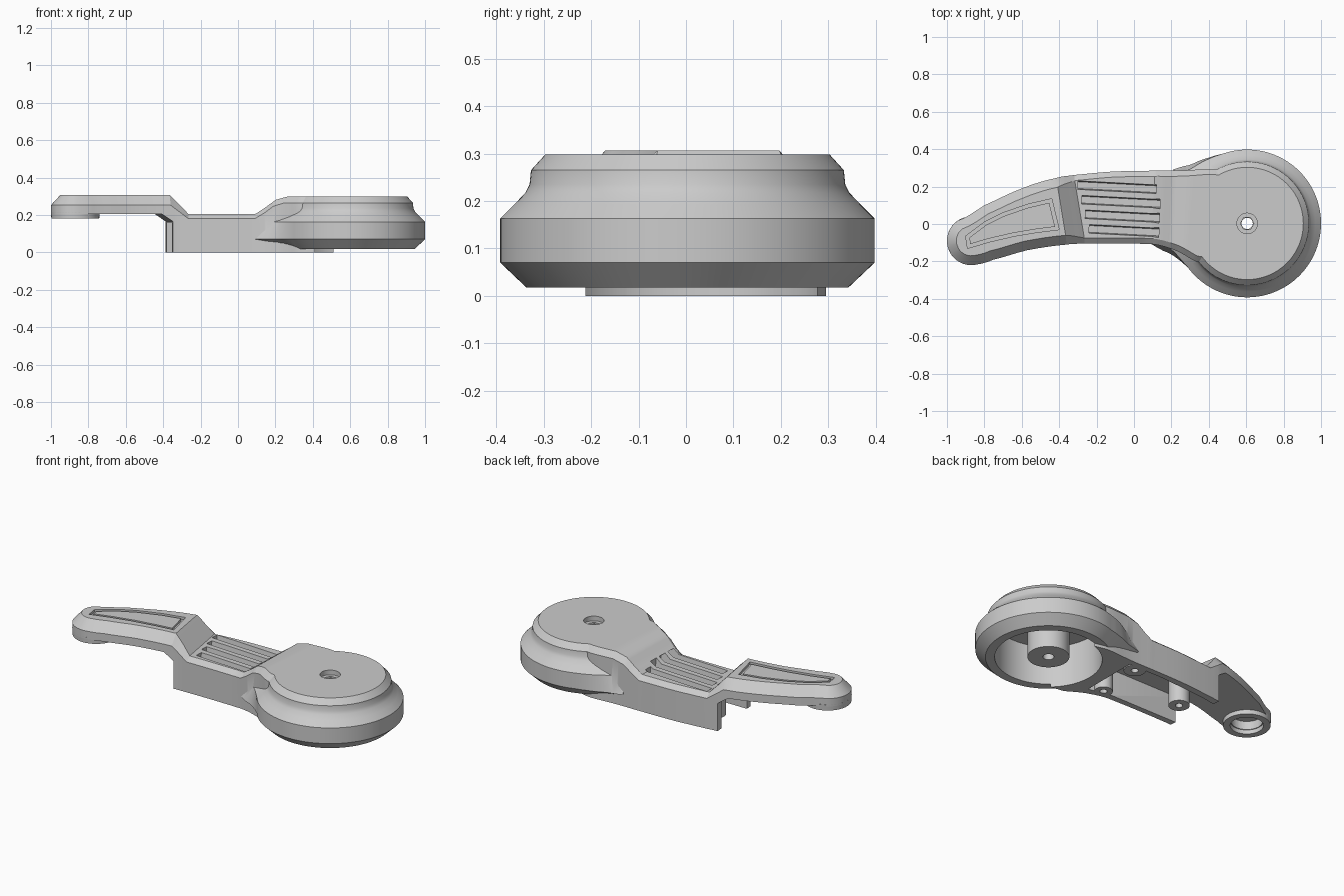
import bpy, bmesh
from math import sin, cos, pi, radians
from mathutils import Vector, Matrix

if "Cube" in bpy.data.objects:
    bpy.data.objects.remove(bpy.data.objects["Cube"], do_unlink=True)

HUB = (0.605, 0.003)
TIP = (-0.87, -0.09)


def finish(name, bm):
    bmesh.ops.recalc_face_normals(bm, faces=bm.faces)
    mesh = bpy.data.meshes.new(name)
    bm.to_mesh(mesh)
    bm.free()
    ob = bpy.data.objects.new(name, mesh)
    bpy.context.collection.objects.link(ob)
    return ob


def loft(name, rings, closed=False):
    """Skin equal-length rings; cap both ends, or join last ring to first."""
    bm = bmesh.new()
    vs = [[bm.verts.new(p) for p in ring] for ring in rings]
    n = len(vs[0])
    pairs = list(zip(vs, vs[1:])) + ([(vs[-1], vs[0])] if closed else [])
    for a, b in pairs:
        for i in range(n):
            j = (i + 1) % n
            bm.faces.new((a[i], a[j], b[j], b[i]))
    if not closed:
        bm.faces.new(vs[0])
        bm.faces.new(vs[-1])
    return finish(name, bm)


def prism(name, pts, z0, z1):
    return loft(name, [[(x, y, z) for x, y in pts] for z in (z0, z1)])


def circle(c, r, n=64):
    return [(c[0] + r * cos(2 * pi * i / n), c[1] + r * sin(2 * pi * i / n)) for i in range(n)]


def lathe(name, c, profile, n=64):
    """Closed (radius, z) profile turned around a vertical axis."""
    return loft(name, [[(x, y, z) for x, y in circle(c, r, n)] for r, z in profile], True)


def boolean(target, cutter, op="DIFFERENCE"):
    mod = target.modifiers.new("bool", "BOOLEAN")
    mod.operation, mod.object, mod.solver = op, cutter, "EXACT"
    bpy.context.view_layer.objects.active = target
    bpy.ops.object.modifier_apply(modifier=mod.name)
    bpy.data.objects.remove(cutter, do_unlink=True)


def smooth(ob, angle=28):
    bpy.ops.object.select_all(action="DESELECT")
    ob.select_set(True)
    bpy.context.view_layer.objects.active = ob
    bpy.ops.object.shade_smooth_by_angle(angle=radians(angle))


def inset(pts, dists):
    """Move each point of a closed outline inwards (outline runs anticlockwise)."""
    out = []
    for i, p in enumerate(pts):
        a, b = Vector(pts[i - 1]), Vector(pts[(i + 1) % len(pts)])
        d1, d2 = (Vector(p) - a).normalized(), (b - Vector(p)).normalized()
        t = (d1 + d2).normalized()
        k = dists[i] / max(t.dot(d1), 0.5)
        out.append((p[0] - t.y * k, p[1] + t.x * k))
    return out


def lerp_table(table, a):
    for (a0, v0), (a1, v1) in zip(table, table[1:]):
        if a0 <= a <= a1:
            return v0 + (v1 - v0) * (a - a0) / (a1 - a0)
    return 0


# Arm stations: back edge x, y, front edge x, y, top height, chamfer inset, chamfer drop
stations = [
    (-0.80, 0.10, -0.75, -0.19, 0.307, 0.05, 0.055),
    (-0.60, 0.19, -0.57, -0.14, 0.307, 0.05, 0.055),
    (-0.42, 0.245, -0.36, -0.11, 0.307, 0.05, 0.055),
    (-0.32, 0.262, -0.265, -0.105, 0.205, 0.03, 0.025),
    (-0.12, 0.28, -0.10, -0.104, 0.205, 0.03, 0.025),
    (0.11, 0.285, 0.09, -0.107, 0.205, 0.03, 0.025),
    (0.16, 0.285, 0.14, -0.115, 0.24, 0.03, 0.03),
    (0.21, 0.285, 0.19, -0.13, 0.28, 0.03, 0.033),
    (0.28, 0.287, 0.25, -0.155, 0.298, 0.03, 0.033),
    (0.43, 0.295, 0.33, -0.2, 0.298, 0.03, 0.033),
    (0.55, 0.27, 0.5, -0.22, 0.298, 0.03, 0.033),
]
rows = []
for t in range(8, 81, 8):
    u, l = radians(203.5 - t), radians(203.5 + t)
    rows.append((TIP[0] + 0.13 * cos(u), TIP[1] + 0.13 * sin(u),
                 TIP[0] + 0.13 * cos(l), TIP[1] + 0.13 * sin(l)) + stations[0][4:])
ctrl = [rows[-1]] + stations
for i in range(len(ctrl) - 1):
    p0, p1, p2, p3 = ctrl[max(i - 1, 0)], ctrl[i], ctrl[i + 1], ctrl[min(i + 2, len(ctrl) - 1)]
    for s in (0.25, 0.5, 0.75, 1):
        row = []
        for k in range(len(p1)):
            if k in (1, 3):  # smooth plan outline
                row.append(0.5 * (2 * p1[k] + (p2[k] - p0[k]) * s
                                  + (2 * p0[k] - 5 * p1[k] + 4 * p2[k] - p3[k]) * s * s
                                  + (3 * p1[k] - p0[k] - 3 * p2[k] + p3[k]) * s ** 3))
            else:
                row.append(p1[k] + (p2[k] - p1[k]) * s)
        rows.append(tuple(row))

# Arm: front edge out, back edge home, with a chamfered top
N = len(rows)
order = rows + rows[::-1]
outline = [r[2:4] for r in rows] + [r[:2] for r in rows[::-1]]
inner = inset(outline, [r[5] for r in order])
bm = bmesh.new()
rings = [[bm.verts.new((*p, 0)) for p in outline],
         [bm.verts.new((*p, r[4] - r[6])) for p, r in zip(outline, order)],
         [bm.verts.new((*p, r[4])) for p, r in zip(inner, order)]]
for a, b in zip(rings, rings[1:]):
    for i in range(2 * N):
        j = (i + 1) % (2 * N)
        bm.faces.new((a[i], a[j], b[j], b[i]))
for ring in (rings[0], rings[2]):
    for i in range(N - 1):
        bm.faces.new((ring[i], ring[i + 1], ring[-i - 2], ring[-i - 1]))
body = finish("arm_and_housing", bm)

# Undercut beneath the handle
side = [(-0.8, -0.1), (0, -0.1), (0, 0.165), (-0.06, 0.205), (-0.8, 0.205)]
under = loft("undercut", [[(x, y, z) for x, z in side] for y in (-0.5, 0.5)])
under.data.transform(Matrix.Translation((-0.365, 0.05, 0)) @ Matrix.Rotation(radians(6), 4, "Z"))
boolean(body, under)

# Round housing with flared wings that run out along the arm
wing = [(110, 0), (120, 0.012), (134, 0.04), (145, 0.1), (150, 0), (187, 0),
        (192, 0.13), (202, 0.042), (209, 0.014), (216, 0)]
levels = [(0.34, 0.018, 0), (0.395, 0.07, 1), (0.395, 0.163, 0.5), (0.365, 0.193, 0.2),
          (0.342, 0.217, 0), (0.333, 0.235, 0), (0.33, 0.265, 0), (0.30, 0.298, 0)]
housing = []
for r, z, w in levels:
    ring = []
    for i in range(120):
        a = i * 3
        rad = r + w * lerp_table(wing, a)
        ring.append((HUB[0] + rad * cos(radians(a)), HUB[1] + rad * sin(radians(a)), z))
    housing.append(ring)
boolean(body, loft("housing", housing), "UNION")

# Hollow underside: drum cavity and arm pocket
boolean(body, prism("cavity", circle(HUB, 0.29, 96), -0.1, 0.25))
pocket = [(-0.5, -0.07), (0.1, -0.07), (0.24, -0.1), (0.24, 0.25),
          (0, 0.25), (-0.3, 0.225), (-0.5, 0.19)]
boolean(body, prism("pocket", pocket, -0.1, 0.16))

# Pivot hole and its counterbore
boolean(body, prism("pivot_hole", circle(HUB, 0.036, 6), 0.1, 0.4))
boolean(body, prism("counterbore", circle(HUB, 0.055, 32), 0.27, 0.4))

# Grip grooves on the waist
for i in range(4):
    y = 0.197 - 0.078 * i
    x = -0.09 + 0.02 * i
    groove = loft("groove", [[(e, -0.027, 0.23), (e, -0.018, 0.175),
                              (e, 0.018, 0.175), (e, 0.027, 0.23)] for e in (-0.21, 0.21)])
    groove.data.transform(Matrix.Translation((x, y, 0)) @ Matrix.Rotation(radians(-3), 4, "Z"))
    boolean(body, groove)

# Inlaid panel on the handle, framed by a shallow groove
panel = [(-0.89, -0.13), (-0.77, -0.095), (-0.64, -0.065), (-0.52, -0.045), (-0.40, -0.03),
         (-0.44, 0.135), (-0.57, 0.105), (-0.70, 0.06), (-0.80, 0.01), (-0.90, -0.065)]
boolean(body, prism("panel_recess", panel, 0.292, 0.4))
smooth(body)
prism("handle_panel", inset(panel, [0.018] * len(panel)), 0.28, 0.305)

# Bored foot under the handle tip
smooth(lathe("tip_foot", TIP, [(0.09, 0.215), (0.09, 0.18), (0.128, 0.18), (0.13, 0.215)]))
boolean(body, prism("tip_bore", circle(TIP, 0.085), 0.15, 0.255))

# Central hub inside the drum
smooth(lathe("pivot_hub", HUB, [(0.03, 0.26), (0.03, 0.02), (0.113, 0.02), (0.113, 0.26)]))

# Screw bosses in the pocket
for name, c, r in (("back_boss", (0.175, 0.215), 0.06),
                   ("front_boss", (0.16, -0.065), 0.05),
                   ("end_boss", (-0.25, 0.08), 0.058)):
    smooth(lathe(name, c, [(0.02, 0.165), (0.02, 0.0), (r, 0.0), (r, 0.165)], 32))
